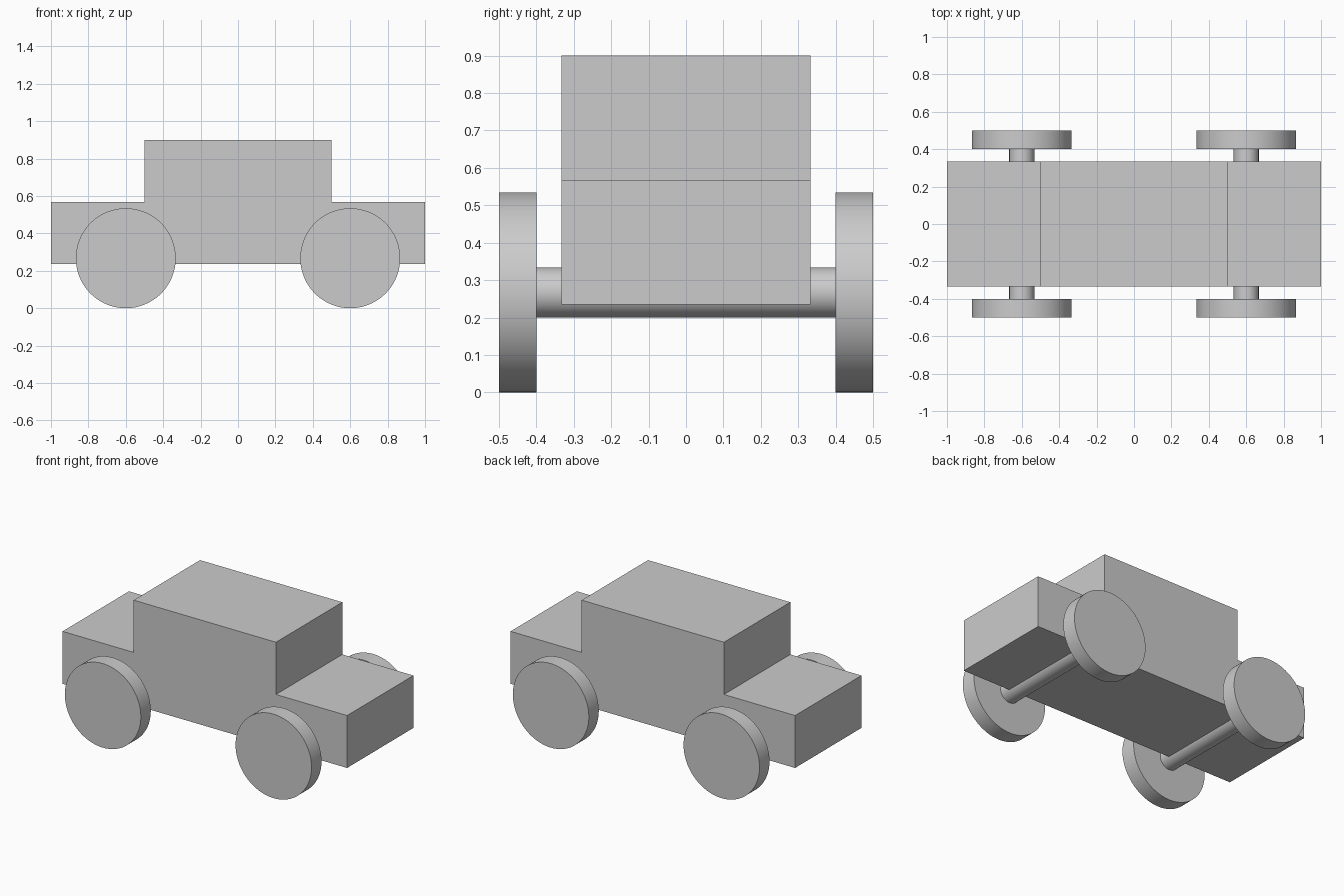
import bpy
import bmesh
import math

cube = bpy.data.objects.get("Cube")
if cube:
    bpy.data.objects.remove(cube, do_unlink=True)

grey = bpy.data.materials.new("light grey")
grey.use_nodes = True
COLOUR = (0.6, 0.6, 0.6, 1)
grey.diffuse_color = COLOUR
grey.node_tree.nodes["Principled BSDF"].inputs["Base Color"].default_value = COLOUR

HALF_WIDTH = 0.333
WHEEL_RADIUS = 0.267
AXLE_RADIUS = 0.067


def extruded_body(name, profile, half_width):
    """Extrude an x-z outline across the width of the car."""
    bm = bmesh.new()
    face = bm.faces.new([bm.verts.new((x, -half_width, z)) for x, z in profile])
    result = bmesh.ops.extrude_face_region(bm, geom=[face])
    verts = [v for v in result["geom"] if isinstance(v, bmesh.types.BMVert)]
    bmesh.ops.translate(bm, verts=verts, vec=(0, 2 * half_width, 0))
    bmesh.ops.recalc_face_normals(bm, faces=bm.faces)
    mesh = bpy.data.meshes.new(name)
    bm.to_mesh(mesh)
    bm.free()
    mesh.materials.append(grey)
    obj = bpy.data.objects.new(name, mesh)
    bpy.context.collection.objects.link(obj)


def crosswise_cylinder(name, radius, length, x, y):
    """Smooth cylinder lying along y at axle height."""
    bpy.ops.mesh.primitive_cylinder_add(
        vertices=96, radius=radius, depth=length,
        location=(x, y, WHEEL_RADIUS), rotation=(math.pi / 2, 0, 0))
    obj = bpy.context.object
    obj.name = name
    obj.data.materials.append(grey)
    bpy.ops.object.shade_smooth_by_angle(angle=math.radians(30))


# Stepped body with a cabin in the middle
right_half = [(1, 0.235), (1, 0.568), (0.5, 0.568), (0.5, 0.9)]
left_half = [(-x, z) for x, z in reversed(right_half)]
extruded_body("car_body", right_half + left_half, HALF_WIDTH)

# Two axles, each with a wheel at both ends
for end, x in (("left", 0.6), ("right", -0.6)):
    crosswise_cylinder(end + "_axle", AXLE_RADIUS, 0.8, x, 0)
    for side, y in (("front", -0.45), ("back", 0.45)):
        crosswise_cylinder(f"{side}_{end}_wheel", WHEEL_RADIUS, 0.1, x, y)
